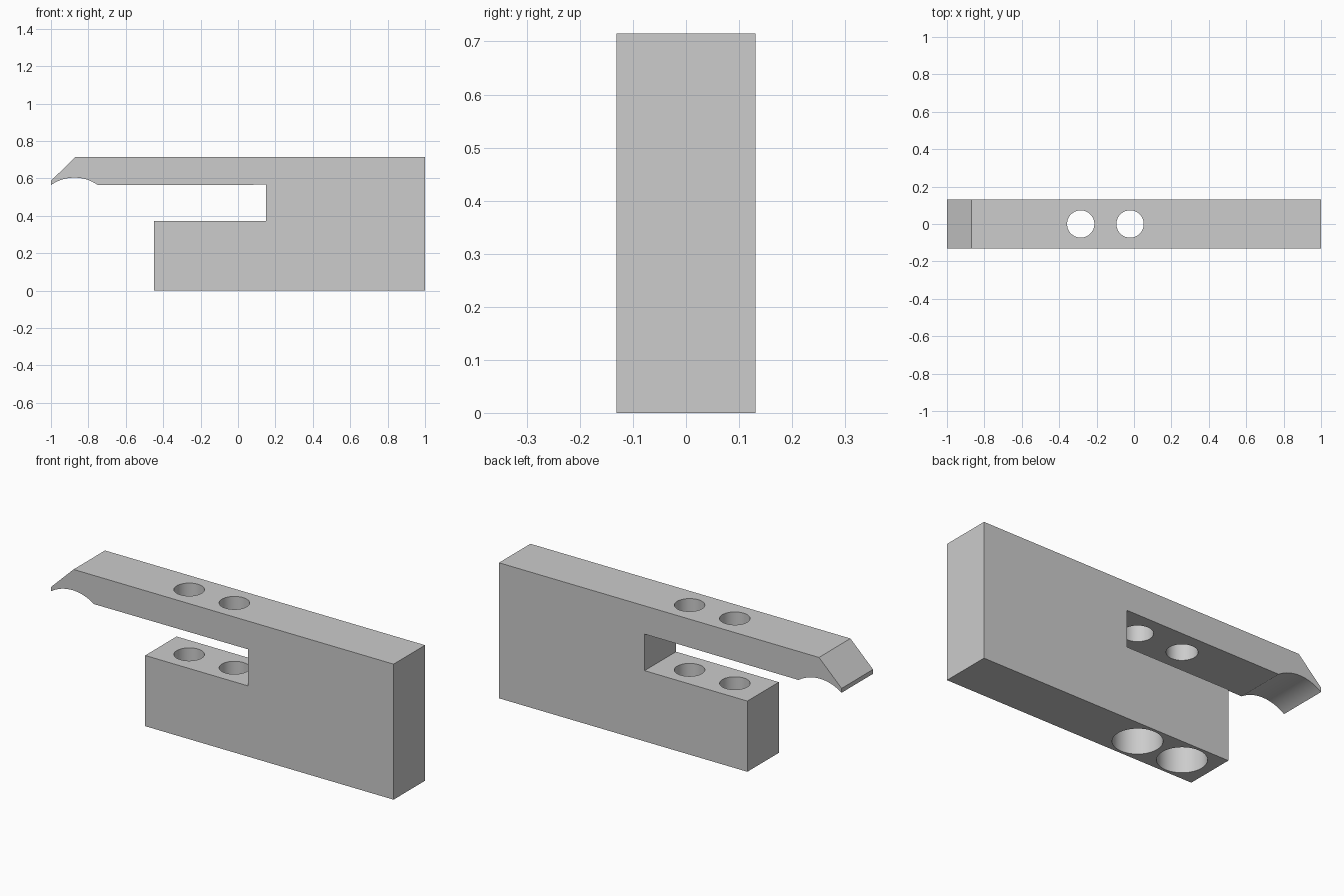
import bpy, bmesh, math

if "Cube" in bpy.data.objects:
    bpy.data.objects.remove(bpy.data.objects["Cube"])

HALF_Y = 0.131
HOLES_X = (-0.285, -0.021)

grey = bpy.data.materials.new("plain grey")
grey.diffuse_color = (0.604, 0.604, 0.604, 1)
grey.use_nodes = True
grey.node_tree.nodes["Principled BSDF"].inputs["Base Color"].default_value = grey.diffuse_color


def arc(x0, x1, z0, rise, n=24):
    """Points of a shallow arch from x0 to x1 springing from height z0."""
    half = (x1 - x0) / 2
    r = (half * half + rise * rise) / (2 * rise)
    a = math.asin(half / r)
    cx, cz = (x0 + x1) / 2, z0 + rise - r
    return [(cx + r * math.sin(-a + 2 * a * i / n),
             cz + r * math.cos(-a + 2 * a * i / n)) for i in range(n + 1)]


def mesh_object(name, bm):
    bmesh.ops.recalc_face_normals(bm, faces=bm.faces)
    me = bpy.data.meshes.new(name)
    bm.to_mesh(me)
    bm.free()
    me.materials.append(grey)
    ob = bpy.data.objects.new(name, me)
    bpy.context.collection.objects.link(ob)
    return ob


# Clamp body: side profile with slot, chamfered nose and arched hook
profile = [(-0.45, 0), (1, 0), (1, 0.715), (-0.868, 0.715), (-1, 0.587)]
profile += arc(-1, -0.749, 0.564, 0.04)
profile += [(0.15, 0.566), (0.15, 0.373), (-0.45, 0.373)]
bm = bmesh.new()
face = bm.faces.new([bm.verts.new((x, -HALF_Y, z)) for x, z in profile])
ext = bmesh.ops.extrude_face_region(bm, geom=[face])
bmesh.ops.translate(bm, vec=(0, 2 * HALF_Y, 0),
                    verts=[v for v in ext["geom"] if isinstance(v, bmesh.types.BMVert)])
body = mesh_object("clamp_body", bm)


# Stepped bolt hole: wide counterbore below, narrow through hole above
def hole_cutter(name, x, n=48):
    bm = bmesh.new()
    rings = []
    for r, z in ((0.116, -0.1), (0.116, 0.2), (0.073, 0.2), (0.073, 0.9)):
        rings.append([bm.verts.new((x + r * math.cos(2 * math.pi * i / n),
                                    r * math.sin(2 * math.pi * i / n), z))
                      for i in range(n)])
    for a, b in zip(rings, rings[1:]):
        for i in range(n):
            j = (i + 1) % n
            bm.faces.new((a[i], a[j], b[j], b[i]))
    bm.faces.new(rings[0])
    bm.faces.new(rings[-1])
    ob = mesh_object(name, bm)
    ob.hide_render = True
    ob.hide_set(True)
    return ob


for k, x in enumerate(HOLES_X):
    mod = body.modifiers.new("bolt hole", 'BOOLEAN')
    mod.solver = 'EXACT'
    mod.object = hole_cutter(f"hole_cutter_{k + 1}", x)

# Apply the cuts and smooth only the curved walls
bpy.context.view_layer.objects.active = body
body.select_set(True)
for mod in list(body.modifiers):
    bpy.ops.object.modifier_apply(modifier=mod.name)
bpy.ops.object.shade_smooth_by_angle(angle=math.radians(25))
